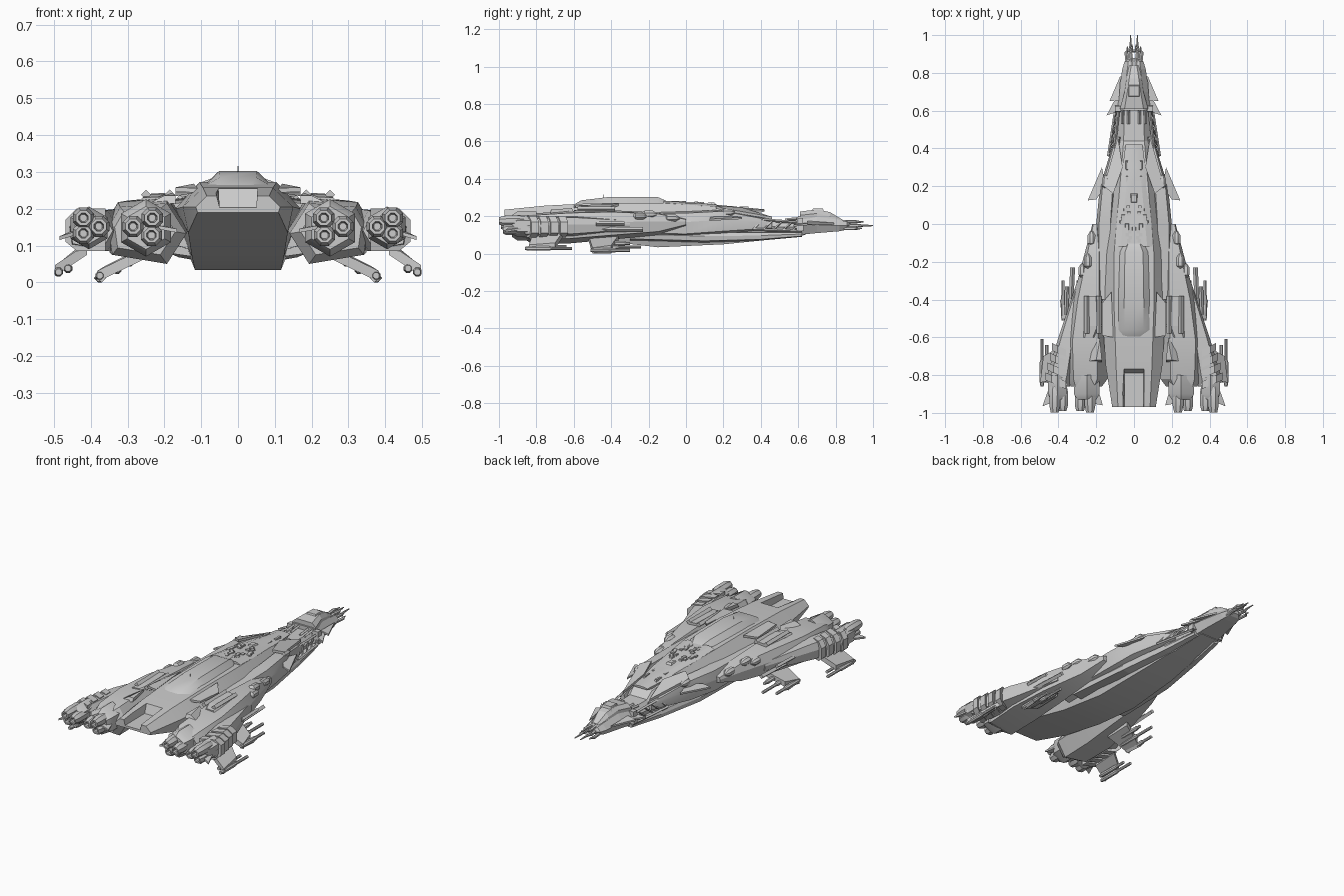
import bpy, bmesh, random
from math import cos, sin, pi
from mathutils import Vector
random.seed(4)


def loft(name, rings, mirror=False, smooth=None):
    """Skin a list of equal-length point rings and cap both ends."""
    bm = bmesh.new()
    vs = [[bm.verts.new(p) for p in r] for r in rings]
    n = len(vs[0])
    for a, b in zip(vs, vs[1:]):
        for i in range(n):
            j = (i + 1) % n
            bm.faces.new((a[i], a[j], b[j], b[i]))
    bm.faces.new(vs[0])
    bm.faces.new(vs[-1][::-1])
    bmesh.ops.recalc_face_normals(bm, faces=bm.faces)
    me = bpy.data.meshes.new(name)
    bm.to_mesh(me)
    bm.free()
    ob = bpy.data.objects.new(name, me)
    bpy.context.collection.objects.link(ob)
    if mirror:
        ob.modifiers.new("mirror", 'MIRROR').use_mirror_merge = False
    if smooth:
        bpy.ops.object.select_all(action='DESELECT')
        bpy.context.view_layer.objects.active = ob
        ob.select_set(True)
        bpy.ops.object.shade_smooth_by_angle(angle=smooth)
    return ob


def sym(y, wt, zt, wm, zm, wb, zb):
    """Symmetric six-sided hull section."""
    return [(-wt, y, zt), (wt, y, zt), (wm, y, zm), (wb, y, zb), (-wb, y, zb), (-wm, y, zm)]


def side(y, xi, xo, zb, zt):
    """Six-sided section for a part on one side."""
    w, zm = xo - xi, (zb + zt) / 2
    return [(xi, y, zm), (xi + w * .25, y, zt), (xo - w * .15, y, zt - (zt - zb) * .06),
            (xo, y, zm + (zt - zb) * .1), (xo - w * .05, y, zb + (zt - zb) * .15), (xi + w * .25, y, zb)]


def tube(name, path, n=8, mirror=True):
    """Round part along y; path entries are (x, y, z, radius)."""
    return loft(name, [[(x + r * cos((i + .5) * 2 * pi / n), y, z + r * sin((i + .5) * 2 * pi / n))
                        for i in range(n)] for x, y, z, r in path], mirror, .6)


def plate(name, pts, t=.01, mirror=True):
    """Thin flat plate from a 3D outline, thickened in z."""
    return loft(name, [[(x, y, z - t / 2) for x, y, z in pts], [(x, y, z + t / 2) for x, y, z in pts]], mirror)


def box(name, x0, x1, y0, y1, z0, z1, mirror=True, c=.25):
    """Box with narrowed top and ends."""
    dx, dy = (x1 - x0) * c / 2, (y1 - y0) * c / 2
    return loft(name, [[(x0, y0, z0), (x1, y0, z0), (x1, y1, z0), (x0, y1, z0)],
                       [(x0 + dx, y0 + dy, z1), (x1 - dx, y0 + dy, z1),
                        (x1 - dx, y1 - dy, z1), (x0 + dx, y1 - dy, z1)]], mirror)


def beam(name, p, q, r, mirror=True):
    """Square bar between two points."""
    p, q = Vector(p), Vector(q)
    d = (q - p).normalized()
    u = d.cross(Vector((0, 0, 1)) if abs(d.z) < .9 else Vector((0, 1, 0))).normalized() * r
    v = d.cross(u)
    return loft(name, [[e + u, e + v, e - u, e - v] for e in (p, q)], mirror)


# Main hull: keel deepest amidships, rising to a thin stern and a narrow neck
hull = loft("main_hull", [sym(*s) for s in (
    (-.97, .085, .235, .115, .205, .11, .19), (-.75, .095, .257, .15, .205, .135, .135),
    (-.45, .105, .272, .17, .2, .125, .07), (-.15, .105, .272, .175, .18, .117, .034),
    (.2, .075, .25, .14, .16, .1, .05), (.4, .058, .215, .11, .15, .08, .07),
    (.44, .055, .18, .09, .145, .07, .074), (.64, .05, .175, .075, .14, .05, .1))], smooth=.35)

# Stern trench cut into the rear deck
cutter = loft("stern_trench_cutter", [
    [(-.05, -1.05, .203), (.05, -1.05, .203), (.05, -.79, .205), (-.05, -.79, .205)],
    [(-.075, -1.05, .3), (.075, -1.05, .3), (.055, -.75, .3), (-.055, -.75, .3)]])
cutter.hide_render = True
cutter.hide_viewport = True
m = hull.modifiers.new("trench", 'BOOLEAN')
m.object, m.operation, m.solver = cutter, 'DIFFERENCE', 'EXACT'

# Upper deck, ending in an overhanging prow blade
loft("prow_deck", [sym(*s) for s in (
    (-.12, .07, .283, .1, .272, .1, .255), (.1, .05, .268, .085, .255, .08, .23),
    (.3, .03, .248, .06, .238, .055, .2), (.42, .012, .237, .045, .232, .04, .225))], smooth=.3)
# Spine dome
loft("spine_dome", [sym(*s) for s in (
    (-.6, .03, .262, .06, .258, .06, .23), (-.56, .05, .285, .085, .265, .085, .23),
    (-.42, .052, .302, .085, .27, .085, .24), (-.15, .048, .302, .075, .272, .075, .24),
    (-.1, .03, .28, .05, .272, .05, .24))], smooth=.6)
beam("dome_mast", (0, -.44, .3), (0, -.44, .316), .002, False)

# Shoulder armour beside the hull
loft("shoulder_armour", [side(*s) for s in (
    (.46, .07, .1, .13, .18), (.2, .09, .18, .1, .235), (.0, .1, .2, .085, .225), (-.4, .11, .2, .09, .22))],
    True, .35)
loft("lower_sponson", [side(*s) for s in (
    (.62, .05, .085, .09, .115), (.4, .07, .12, .07, .115), (.1, .1, .165, .06, .115), (-.3, .1, .19, .07, .13))], True)

# Wings carrying the engine blocks
loft("wing", [side(*s) for s in (
    (.0, .19, .22, .15, .185), (-.15, .16, .26, .1, .22), (-.4, .14, .325, .075, .232),
    (-.62, .135, .36, .055, .228), (-.82, .14, .352, .05, .215), (-.86, .17, .335, .075, .2))], True, .35)
loft("outer_wing", [side(*s) for s in (
    (-.3, .26, .3, .12, .18), (-.6, .3, .4, .09, .2), (-.8, .32, .46, .085, .195), (-.86, .34, .455, .09, .19))],
    True, .35)
# Slanted ribs wrapping the outer wing
for k in range(4):
    y, xo = -.65 - .052 * k, .435 + .011 * k
    loft("outer_rib", [[(x, y + d + (xo - x) * -.45, z) for x, z in
                        ((.36, .2), (xo - .03, .2), (xo, .17), (xo, .11), (xo - .03, .085), (.36, .085))]
                       for d in (-.02, .02)], True)

# Engine housings and three-nozzle clusters
for name, cx, r, pts in (("inner", .25, .078, ((.233, .175), (.285, .152), (.235, .128))),
                         ("outer", .405, .058, ((.42, .175), (.378, .152), (.42, .133)))):
    tube(name + "_engine_housing", [(cx, -.8, .148, r), (cx, -.9, .148, r), (cx, -.93, .148, r * .75)], 6)
    for i, (x, z) in enumerate(pts):
        e = -.999 + .01 * i
        tube(name + "_nozzle", [(x, -.86, z, .024), (x, -.89, z, .031), (x, -.96, z, .031),
                                (x, e, z, .022), (x, e, z, .014), (x, e + .03, z, .01)])

# Stabiliser blades at the stern
plate("inner_stern_blade", [(.2, -.84, .15), (.165, -.96, .14), (.22, -.95, .15)])
plate("outer_stern_blade", [(.44, -.84, .14), (.485, -.965, .12), (.42, -.94, .14)])

# Guns hung below on slanted struts
plate("inner_gun_strut", [(.25, -.36, .085), (.36, -.4, .03), (.383, -.5, .016), (.25, -.52, .08)], .03)
plate("outer_gun_strut", [(.41, -.66, .1), (.48, -.7, .043), (.497, -.84, .032), (.41, -.82, .09)], .03)
for x, z, y0, y1 in ((.328, .035, -.5, -.24), (.375, .018, -.51, -.3), (.295, .055, -.46, -.3),
                     (.462, .038, -.84, -.64), (.487, .028, -.86, -.61)):
    tube("gun_barrel", [(x, y0, z, .009), (x, y0 + .02, z, .013), (x, y0 + .13, z, .013),
                        (x, y0 + .14, z, .009), (x, y1, z, .009)])
beam("gun_foot", (.37, -.5, .012), (.38, -.4, .012), .012)
beam("wing_cannon", (.335, -.45, .13), (.325, -.23, .13), .013)
beam("wing_cannon_upper", (.36, -.48, .16), (.355, -.33, .16), .011)

# Deck turrets, fins and blisters on the wings
loft("wing_turret", [side(*s) for s in (
    (-.6, .2, .27, .2, .232), (-.54, .17, .265, .2, .24), (-.38, .185, .25, .2, .243))], True)
for x in (.185, .25):
    beam("turret_barrel", (x, -.58, .238), (x, -.38, .238), .014)
loft("wing_fin", [[(.17, -.73, .215), (.26, -.73, .205), (.19, -.6, .22)],
                  [(.17, -.72, .236), (.2, -.72, .236), (.18, -.61, .243)]], True)
plate("raised_fin", [(.11, -.6, .25), (.17, -.59, .252), (.17, -.42, .24), (.12, -.36, .262)], .012)
for x, y, z, r in ((.225, -.08, .19, .022), (.245, -.2, .21, .022), (.275, -.25, .2, .02), (.15, .22, .22, .02)):
    tube("wing_blister", [(x, y - r * 1.6, z, r * .4), (x, y - r, z, r), (x, y + r, z, r), (x, y + r * 2, z, r * .3)])

# Pointed side blades along the shoulders
plate("shoulder_blade", [(.17, .3, .19), (.245, .125, .18), (.2, .13, .19), (.15, .2, .2)])
plate("upper_blade", [(.085, .46, .19), (.16, .2, .235), (.11, .16, .25), (.06, .3, .24)], .014)
plate("neck_blade", [(.09, .68, .16), (.145, .575, .15), (.1, .59, .16), (.07, .62, .16)])
plate("head_blade", [(.07, .79, .16), (.13, .65, .16), (.08, .65, .17)])

# Open truss beside the neck
beam("truss_upper_rail", (.08, .62, .165), (.11, .36, .185), .008)
beam("truss_lower_rail", (.095, .62, .12), (.135, .36, .13), .008)
for k in range(5):
    t, s = k / 5, (k + 1) / 5
    beam("truss_brace", (.08 + .03 * t, .62 - .26 * t, .165 + .02 * t),
         (.095 + .04 * s, .62 - .26 * s, .12 + .01 * s), .005)

# Small fittings on the foredeck
for k in range(12):
    x, y = random.uniform(.015, .07), -.09 + .016 * k
    box("deck_fitting", x - .012, x + .012, y - .012, y + .014, .25, .285 - .05 * max(y, 0) - .12 * x)
box("foredeck_dome", -.025, .025, .1, .17, .25, .273, False, .5)
for y in (.2, .28):
    box("deck_slot", .03, .045, y, y + .06, .225, .255 - .03 * (y - .2))

# Head with raised cockpit
loft("head", [sym(*s) for s in (
    (.6, .065, .2, .1, .15, .07, .1), (.7, .05, .2, .08, .155, .06, .11),
    (.82, .035, .18, .062, .15, .045, .12), (.86, .03, .172, .05, .15, .035, .128),
    (.88, .01, .16, .02, .15, .012, .14))])
loft("cockpit", [sym(*s) for s in (
    (.61, .05, .225, .075, .205, .075, .17), (.7, .035, .236, .05, .215, .055, .17),
    (.77, .025, .222, .04, .2, .045, .17), (.84, .015, .18, .025, .175, .03, .16))])
box("head_hatch", -.035, .035, .67, .74, .22, .242, False)
box("head_collar", .06, .105, .59, .63, .12, .19)
for x in (.03, .06):
    beam("head_cannon", (x, .53, .18), (x, .62, .19), .008)

# Nose prongs
for x, z, y1 in ((.018, .15, 1), (.035, .135, .94), (.01, .17, .95)):
    tube("nose_prong", [(x, .84, z, .01), (x + .008, .91, z, .009), (x, (y1 + .9) / 2, z, .006),
                        (x, y1, z, .003)], 6)
beam("prong_crossbar", (-.035, .915, .15), (.035, .915, .15), .008, False)
